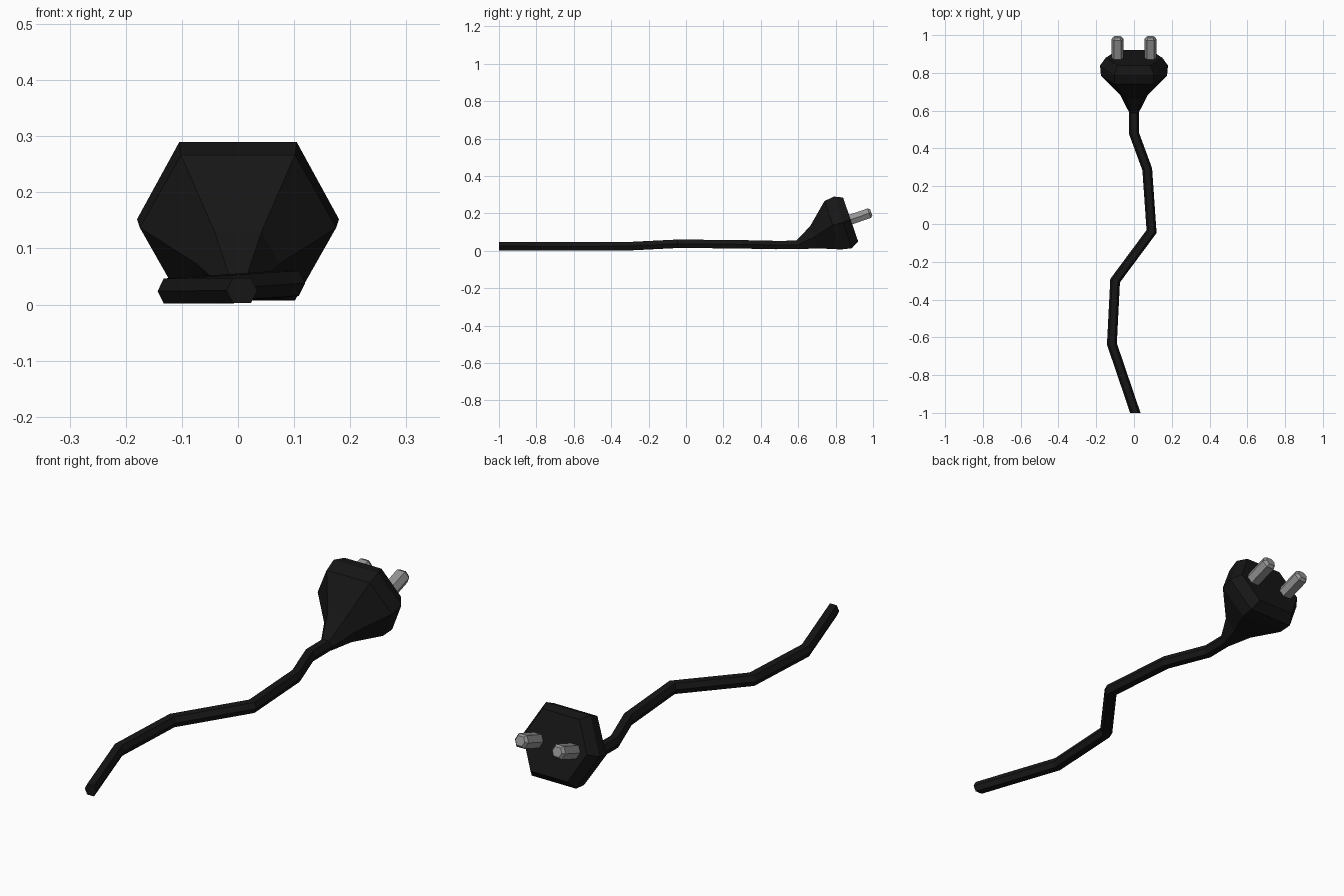
import bpy, bmesh, math
from mathutils import Vector

if "Cube" in bpy.data.objects:
    bpy.data.objects.remove(bpy.data.objects["Cube"])

TILT = math.radians(19)                      # plug axis points up by this angle
AXIS = Vector((0, math.cos(TILT), math.sin(TILT)))
UP = Vector((0, -math.sin(TILT), math.cos(TILT)))
X, Z = Vector((1, 0, 0)), Vector((0, 0, 1))


def material(name, rgb):
    m = bpy.data.materials.new(name)
    m.diffuse_color = (*rgb, 1)
    m.use_nodes = True
    m.node_tree.nodes["Principled BSDF"].inputs["Base Color"].default_value = m.diffuse_color
    return m


def hex_ring(center, side, up, half_w, half_h):
    # Hexagon with points at the sides and flats on top and bottom
    shape = [(1, 0), (.58, 1), (-.58, 1), (-1, 0), (-.58, -1), (.58, -1)]
    return [Vector(center) + side * (a * half_w) + up * (b * half_h) for a, b in shape]


def loft(name, rings, mat):
    bm = bmesh.new()
    rows = [[bm.verts.new(p) for p in r] for r in rings]
    n = len(rows[0])
    for a, b in zip(rows, rows[1:]):
        for i in range(n):
            j = (i + 1) % n
            bm.faces.new((a[i], a[j], b[j], b[i]))
    bm.faces.new(rows[0])
    bm.faces.new(rows[-1])
    bmesh.ops.recalc_face_normals(bm, faces=bm.faces)
    me = bpy.data.meshes.new(name)
    bm.to_mesh(me)
    bm.free()
    me.materials.append(mat)
    ob = bpy.data.objects.new(name, me)
    bpy.context.collection.objects.link(ob)
    return ob


black = material("black_rubber", (.008, .008, .008))
metal = material("prong_metal", (.3, .3, .3))

# Cable: mitred hexagonal tube along a bent path
path = [Vector(p) for p in [(.007, -1, .025), (-.117, -.635, .024), (-.1, -.30, .025),
                            (.093, -.04, .038), (.07, .29, .035), (0, .48, .031), (0, .61, .032)]]
rings = []
for i, p in enumerate(path):
    before = (p - path[i - 1]).normalized() if i else None
    after = (path[i + 1] - p).normalized() if i < len(path) - 1 else None
    d = before or after
    bis = (before + after).normalized() if before and after else Vector((0, 1, 0))
    side = bis.cross(Z).normalized()
    rings.append(hex_ring(p, side, Z, .026 / max(bis.dot(d), .5), .0225))
loft("cable", rings, black)

# Plug body: tilted hexagonal sections, from cable neck to chamfered face
sections = [(.595, .031, .028, .0235), (.683, .072, .073, .062), (.785, .137, .175, .137),
            (.839, .152, .18, .146), (.88, .168, .150, .124)]
loft("plug_body", [hex_ring((0, y, z), X, UP, w, h) for y, z, w, h in sections], black)

# Prongs: hexagonal pins with chamfered tips
base = Vector((0, .877, .166))
for name, s in (("left_prong", -1), ("right_prong", 1)):
    loft(name, [hex_ring(base + X * (s * .087) + AXIS * t, X, UP, r, r * .84)
                for t, r in ((0, .032), (.108, .032), (.120, .022))], metal)
